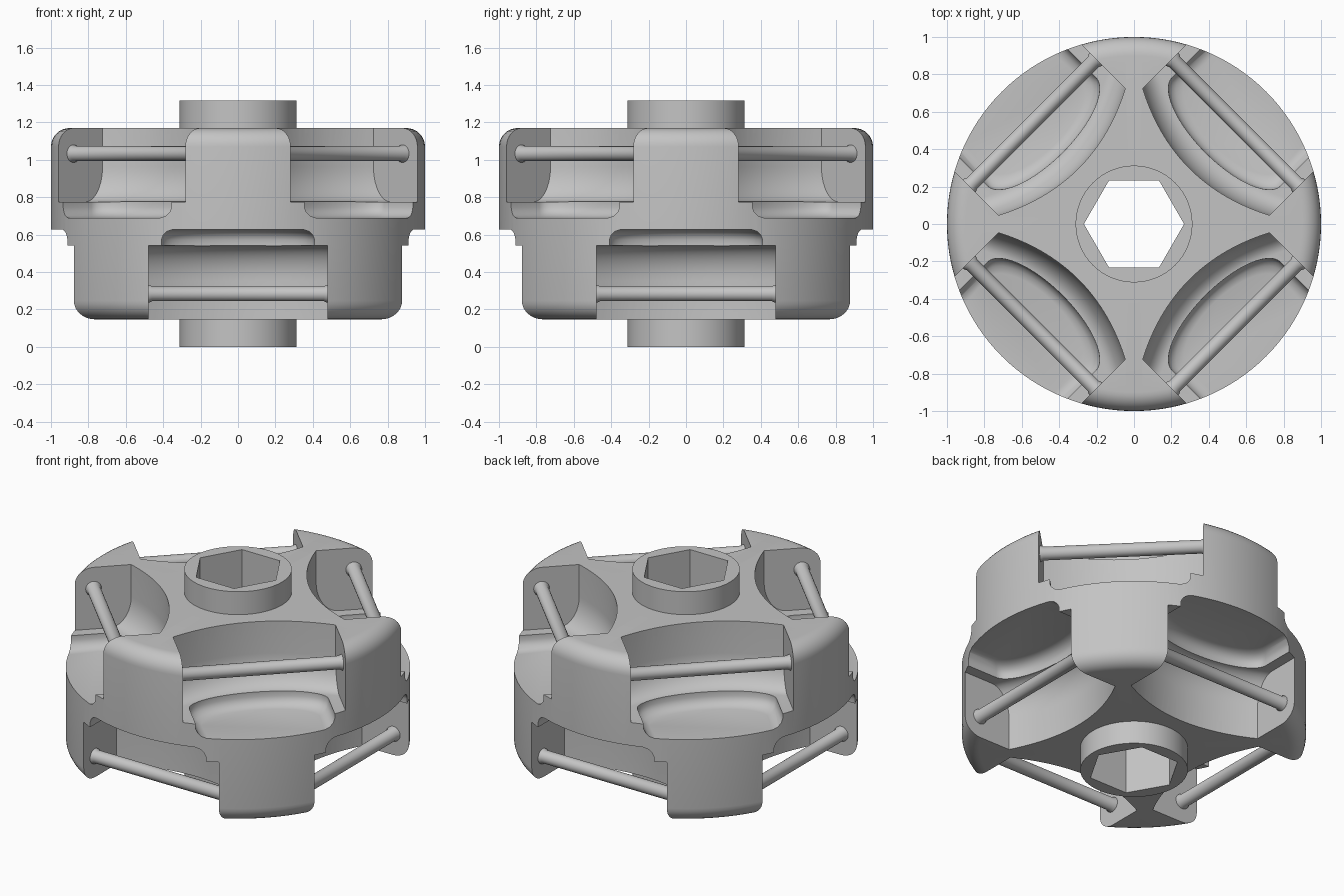
import bpy, bmesh, math
from mathutils import Matrix

if "Cube" in bpy.data.objects:
    bpy.data.objects.remove(bpy.data.objects["Cube"])

grey = bpy.data.materials.new("grey plastic")
grey.diffuse_color = (0.55, 0.55, 0.55, 1)
grey.use_nodes = True
grey.node_tree.nodes["Principled BSDF"].inputs["Base Color"].default_value = grey.diffuse_color

MID = 0.6585        # mirror plane between the two roller rows
TOP = 1.17          # upper face of the wheel
AXLE_R = 0.767      # distance of each axle from the wheel centre
AXLE_Z = 1.033      # axle height in the upper row
HALF = 0.479        # half width of a pocket
FLOOR, DISH = 0.775, 0.69   # pocket floor and bottom of its roller dish


def loft(name, rings):
    """Closed solid through a list of equal-length point rings."""
    bm = bmesh.new()
    rows = [[bm.verts.new(p) for p in ring] for ring in rings]
    n = len(rows[0])
    for a, b in zip(rows, rows[1:]):
        for i in range(n):
            bm.faces.new((a[i], a[(i + 1) % n], b[(i + 1) % n], b[i]))
    bm.faces.new(rows[0])
    bm.faces.new(rows[-1])
    bmesh.ops.recalc_face_normals(bm, faces=bm.faces)
    me = bpy.data.meshes.new(name)
    bm.to_mesh(me)
    bm.free()
    ob = bpy.data.objects.new(name, me)
    bpy.context.collection.objects.link(ob)
    me.materials.append(grey)
    return ob


def lathe(name, profile, segs, matrix=Matrix()):
    """Turn (radius, height) points around z, then place the result."""
    ob = loft(name, [[(r * math.cos(2 * math.pi * i / segs),
                       r * math.sin(2 * math.pi * i / segs), z)
                      for i in range(segs)] for r, z in profile])
    ob.data.transform(matrix)
    return ob


def smooth(ob):
    bpy.ops.object.select_all(action='DESELECT')
    ob.select_set(True)
    bpy.context.view_layer.objects.active = ob
    bpy.ops.object.shade_smooth_by_angle(angle=math.radians(30))


def place(angle, upper):
    """Map (radial, tangential, height) into a pocket's position."""
    c, s = math.cos(angle), math.sin(angle)
    return lambda r, t, z: (r * c - t * s, r * s + t * c,
                            z if upper else 2 * MID - z)


def pocket(name, put):
    """Pocket with a bowed, filleted back wall, open outward and upward."""
    rings = []
    for i in range(-12, 13):
        t = HALF * i / 12
        wall = 0.42 + 0.125 * (i / 12) ** 2
        sec = []
        for k in range(11):
            q = math.pi / 2 * k / 10
            sec.append((wall + 0.13 * (1 - math.cos(q)),
                        FLOOR + 0.19 * (1 - math.sin(q))))
        sec += [(1.3, FLOOR), (1.3, 1.5), (wall, 1.5)]
        rings.append([put(r, t, z) for r, z in sec])
    return loft(name, rings)


def dish(name, put):
    """Shallow roller recess with a rounded lower edge."""
    rings = []
    for d, z in ((0, FLOOR + 0.02), (0, DISH + 0.055), (0.01, DISH + 0.03),
                 (0.03, DISH + 0.01), (0.06, DISH)):
        w = 0.41 - d
        ring = []
        for i in range(-16, 17):
            u = math.pi / 2 * i / 16
            ring.append(put(0.54 + d + 0.16 * (1 - math.cos(u)), w * math.sin(u), z))
        ring += [put(1.3, w, z), put(1.3, -w, z)]
        rings.append(ring)
    return loft(name, rings)


# Wheel body with rounded rims and a raised hub on both faces
F = 0.1
arc = [(1 - F + F * math.sin(q), F * math.cos(q))
       for q in [math.pi / 2 * i / 8 for i in range(9)]]
top = [(0.312, 2 * MID), (0.312, TOP)] + [(r, TOP - F + h) for r, h in arc]
profile = top + [(r, 2 * MID - z) for r, z in reversed(top)]
body = lathe("wheel_body", profile, 128)

# Cutters: hexagonal bore, then four pockets and dishes in each row
cutters = [lathe("bore_cutter", [(0.268, -0.2), (0.268, 1.6)], 6)]
for upper in (True, False):
    row = "upper" if upper else "lower"
    for k in range(4):
        ang = k * math.pi / 2 + (math.pi / 4 if upper else 0)
        put = place(ang, upper)
        cutters.append(pocket(f"{row}_pocket_cutter_{k + 1}", put))
        cutters.append(dish(f"{row}_dish_cutter_{k + 1}", put))

        # Roller axle with a small collar at each end
        L = HALF
        z = AXLE_Z if upper else 2 * MID - AXLE_Z
        pose = (Matrix.Rotation(ang, 4, 'Z')
                @ Matrix.Translation((AXLE_R, 0, z))
                @ Matrix.Rotation(math.pi / 2, 4, 'X'))
        axle = lathe(f"{row}_axle_{k + 1}",
                     [(0.047, -L - 0.01), (0.047, -L + 0.006), (0.04, -L + 0.02),
                      (0.04, L - 0.02), (0.047, L - 0.006), (0.047, L + 0.01)],
                     24, pose)
        smooth(axle)

for cut in cutters:
    mod = body.modifiers.new("cut", 'BOOLEAN')
    mod.operation = 'DIFFERENCE'
    mod.solver = 'EXACT'
    mod.object = cut
    bpy.context.view_layer.objects.active = body
    bpy.ops.object.modifier_apply(modifier=mod.name)
    bpy.data.objects.remove(cut, do_unlink=True)
smooth(body)
